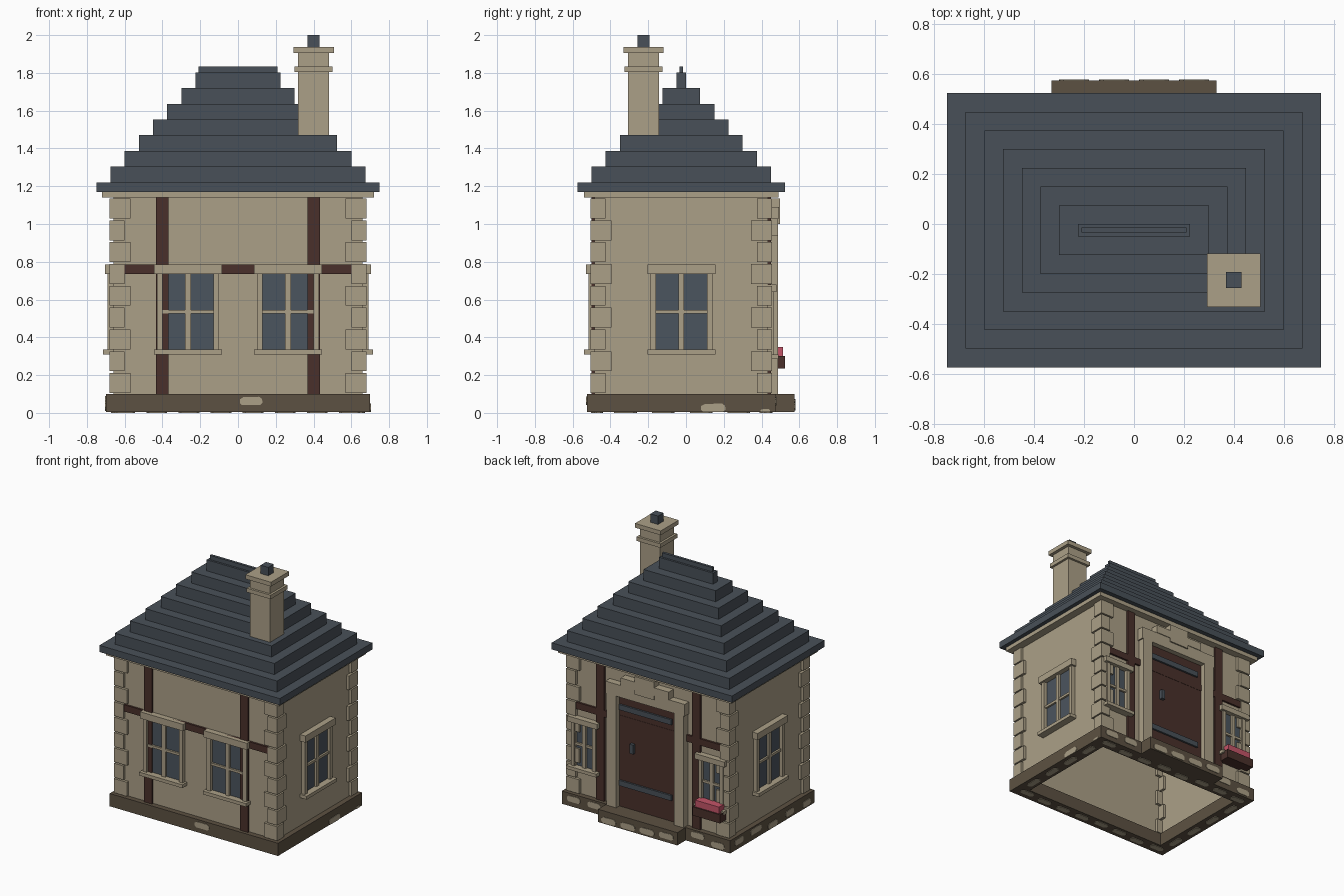
import bpy, bmesh, math, random
from mathutils import Matrix, Vector

if "Cube" in bpy.data.objects:
    bpy.data.objects.remove(bpy.data.objects["Cube"])

random.seed(4)
CY = -0.025            # centre of the building in y
HX, HY = 0.66, 0.46    # half size of the walls


def material(name, rgb):
    m = bpy.data.materials.new(name)
    m.diffuse_color = (*rgb, 1)
    m.use_nodes = True
    m.node_tree.nodes["Principled BSDF"].inputs["Base Color"].default_value = m.diffuse_color
    return m


STONE = material("sand_stone", (0.41, 0.35, 0.242))
SLATE = material("blue_slate", (0.066, 0.081, 0.099))
EARTH = material("brown_footing", (0.108, 0.083, 0.054))
WOOD = material("dark_wood", (0.068, 0.03, 0.024))
GLASS = material("window_glass", (0.071, 0.09, 0.112))
PINK = material("pink_flowers", (0.55, 0.09, 0.14))


def build(name, mat, boxes):
    """One object from boxes given as (x0, x1, y0, y1, z0, z1)."""
    bm = bmesh.new()
    for x0, x1, y0, y1, z0, z1 in boxes:
        mtx = Matrix.Translation(((x0 + x1) / 2, (y0 + y1) / 2, (z0 + z1) / 2)) @ \
            Matrix.Diagonal((abs(x1 - x0), abs(y1 - y0), abs(z1 - z0), 1))
        bmesh.ops.create_cube(bm, size=1, matrix=mtx)
    return finish(name, mat, bm)


def finish(name, mat, bm):
    bmesh.ops.recalc_face_normals(bm, faces=bm.faces)
    me = bpy.data.meshes.new(name)
    bm.to_mesh(me)
    bm.free()
    me.materials.append(mat)
    ob = bpy.data.objects.new(name, me)
    bpy.context.collection.objects.link(ob)
    return ob


def on_wall(side, u0, u1, z0, z1, d0, d1):
    """Box on a wall: u runs along the wall, d is distance outward from it."""
    if side == "front":
        return (u0, u1, CY - HY - d1, CY - HY - d0, z0, z1)
    if side == "back":
        return (u0, u1, CY + HY + d0, CY + HY + d1, z0, z1)
    if side == "right":
        return (HX + d0, HX + d1, u0, u1, z0, z1)
    return (-HX - d1, -HX - d0, u0, u1, z0, z1)


def ring(hx, hy, t, z0, z1):
    """Four boxes forming an open rectangular ring."""
    return [(-hx, hx, CY - hy, CY - hy + t, z0, z1), (-hx, hx, CY + hy - t, CY + hy, z0, z1),
            (-hx, -hx + t, CY - hy + t, CY + hy - t, z0, z1),
            (hx - t, hx, CY - hy + t, CY + hy - t, z0, z1)]


def centred(cx, cy, hx, hy, z0, z1):
    return (cx - hx, cx + hx, cy - hy, cy + hy, z0, z1)


# Footing, door step, hollow walls and cornice
build("footing", EARTH, ring(0.70, 0.50, 0.10, 0.004, 0.10))
build("door_step", EARTH, [(-0.33, 0.33, 0.46, 0.575, 0.004, 0.10)])
build("walls", STONE, ring(HX, HY, 0.04, 0.09, 1.15))
build("cornice", STONE, [centred(0, CY, 0.72, 0.515, 1.14, 1.17)])

# Corner stones, alternating long and short
pitch = 1.04 / 9
quoins = []
for sx in (-1, 1):
    for sy in (-1, 1):
        for i in range(9):
            lx, ly = (0.11, 0.08) if i % 2 == 0 else (0.08, 0.11)
            z = 0.10 + i * pitch
            ox, oy = sx * 0.68, CY + sy * 0.48
            quoins.append((*sorted((ox, ox - sx * lx)), *sorted((oy, oy - sy * ly)),
                           z + 0.005, z + pitch - 0.005))
build("corner_stones", STONE, quoins)

# Timber framing on front and back
timbers = []
for side in ("front", "back"):
    for u in (-0.40, 0.40):
        timbers.append(on_wall(side, u - 0.033, u + 0.033, 0.10, 1.14, -0.01, 0.015))
    for a, b in ((-0.61, -0.433), (-0.367, 0.367), (0.433, 0.61)):
        timbers.append(on_wall(side, a, b, 0.735, 0.785, -0.01, 0.015))
build("timber_frame", WOOD, timbers)


# Windows: glass plate, jambs, lintel, sill and glazing bars
def window(name, side, u, hw, z0, z1, jamb, over, lintel):
    build(name + "_glass", GLASS, [on_wall(side, u - hw, u + hw, z0, z1, -0.002, 0.006)])
    zm = (z0 + z1) / 2
    parts = [on_wall(side, u - over, u + over, z1, z1 + lintel, -0.01, 0.045),
             on_wall(side, u - over, u + over, z0 - 0.025, z0, -0.01, 0.055),
             on_wall(side, u - 0.015, u + 0.015, z0, z1, 0, 0.022),
             on_wall(side, u - hw, u + hw, zm - 0.009, zm + 0.009, 0, 0.02)]
    for s in (-1, 1):
        a, b = sorted((u + s * hw, u + s * (hw + jamb)))
        parts.append(on_wall(side, a, b, z0, z1, -0.01, 0.03))
    build(name + "_frame", STONE, parts)


for s, tag in ((-1, "left"), (1, "right")):
    window("front_window_" + tag, "front", s * 0.265, 0.135, 0.335, 0.735, 0.03, 0.18, 0.05)
    window("side_window_" + tag, tag, CY, 0.135, 0.335, 0.735, 0.03, 0.18, 0.05)
    window("back_window_" + tag, "back", s * 0.53, 0.075, 0.31, 0.64, 0.027, 0.125, 0.04)

# Flower box under one back window
build("flower_box", WOOD, [(-0.65, -0.42, 0.43, 0.524, 0.235, 0.30)])
build("flowers", PINK, [(-0.635, -0.435, 0.45, 0.514, 0.295, 0.35)])

# Door with stepped stone surround, hinges and handle
build("door", WOOD, [(-0.25, 0.25, 0.42, 0.448, 0.10, 0.95)])
build("door_surround", STONE, [
    (-0.32, -0.24, 0.42, 0.487, 0.10, 0.94), (0.24, 0.32, 0.42, 0.487, 0.10, 0.94),
    (-0.33, 0.33, 0.42, 0.487, 0.94, 1.03), (-0.20, 0.20, 0.42, 0.492, 1.03, 1.09),
    (-0.08, 0.08, 0.42, 0.497, 1.00, 1.135)])
build("door_hinges", SLATE, [(-0.20, 0.235, 0.44, 0.462, z - 0.02, z + 0.02) for z in (0.28, 0.85)])
build("door_handle", SLATE, [(0.11, 0.14, 0.44, 0.472, 0.53, 0.60)])

# Stepped hipped roof with ridge
tiers = [centred(0, CY, 0.75, 0.55, 1.17, 1.22)]
for i in range(7):
    z = 1.22 + i * 0.0833
    tiers.append(centred(0, CY, 0.675 - 0.075 * i, 0.475 - 0.075 * i, z, z + 0.0833))
tiers.append(centred(0, CY, 0.21, 0.01, 1.80, 1.835))
build("roof", SLATE, tiers)

# Chimney with collar, cap and pot
build("chimney", STONE, [centred(0.4, -0.225, 0.083, 0.083, 1.38, 1.91),
                         centred(0.4, -0.225, 0.10, 0.10, 1.805, 1.835),
                         centred(0.4, -0.225, 0.107, 0.107, 1.905, 1.937)])
build("chimney_pot", SLATE, [centred(0.4, -0.225, 0.032, 0.032, 1.93, 2.0)])

# Rubble stones set in the footing: thin eight-sided plates
rubble = bmesh.new()


def stone(centre, along, across, length, height):
    c, a, b = Vector(centre), Vector(along), Vector(across)
    n = a.cross(b)
    pts = [(-1, -.5), (-.8, -1), (.75, -1), (1, -.4), (.95, .5), (.7, 1), (-.7, .9), (-1, .4)]
    rows = [[rubble.verts.new(c + a * u * length / 2 + b * v * height / 2 + n * h)
             for u, v in pts] for h in (-0.004, 0.004)]
    rubble.faces.new(rows[0][::-1])
    rubble.faces.new(rows[1])
    for i in range(8):
        j = (i + 1) % 8
        rubble.faces.new((rows[0][i], rows[0][j], rows[1][j], rows[1][i]))


X, Y, Z = (1, 0, 0), (0, 1, 0), (0, 0, 1)
stone((0.07, -0.525, 0.063), X, Z, 0.12, 0.045)
stone((0.70, 0.145, 0.027), Y, Z, 0.13, 0.045)
stone((0.70, 0.42, 0.012), Y, Z, 0.05, 0.016)
for i in range(5):
    stone((-0.70, -0.43 + 0.2 * i, random.uniform(0.03, 0.07)), (0, -1, 0), Z,
          random.uniform(0.09, 0.14), 0.045)
for i in range(4):
    stone((-0.24 + 0.16 * i, 0.575, random.uniform(0.03, 0.07)), (-1, 0, 0), Z, 0.12, 0.045)
for x in (-0.6, -0.43, 0.43, 0.6):
    stone((x, 0.475, random.uniform(0.03, 0.07)), (-1, 0, 0), Z, 0.11, 0.045)
for i in range(8):                       # underside of the footing
    for y in (-0.475, 0.425):
        stone((-0.6 + 0.17 * i, y + random.uniform(-.015, .015), 0.004), (-1, 0, 0), Y, 0.11, 0.045)
for i in range(4):
    for x in (-0.65, 0.65):
        stone((x, -0.32 + 0.2 * i, 0.004), Y, X, 0.12, 0.045)
finish("footing_stones", STONE, rubble)
